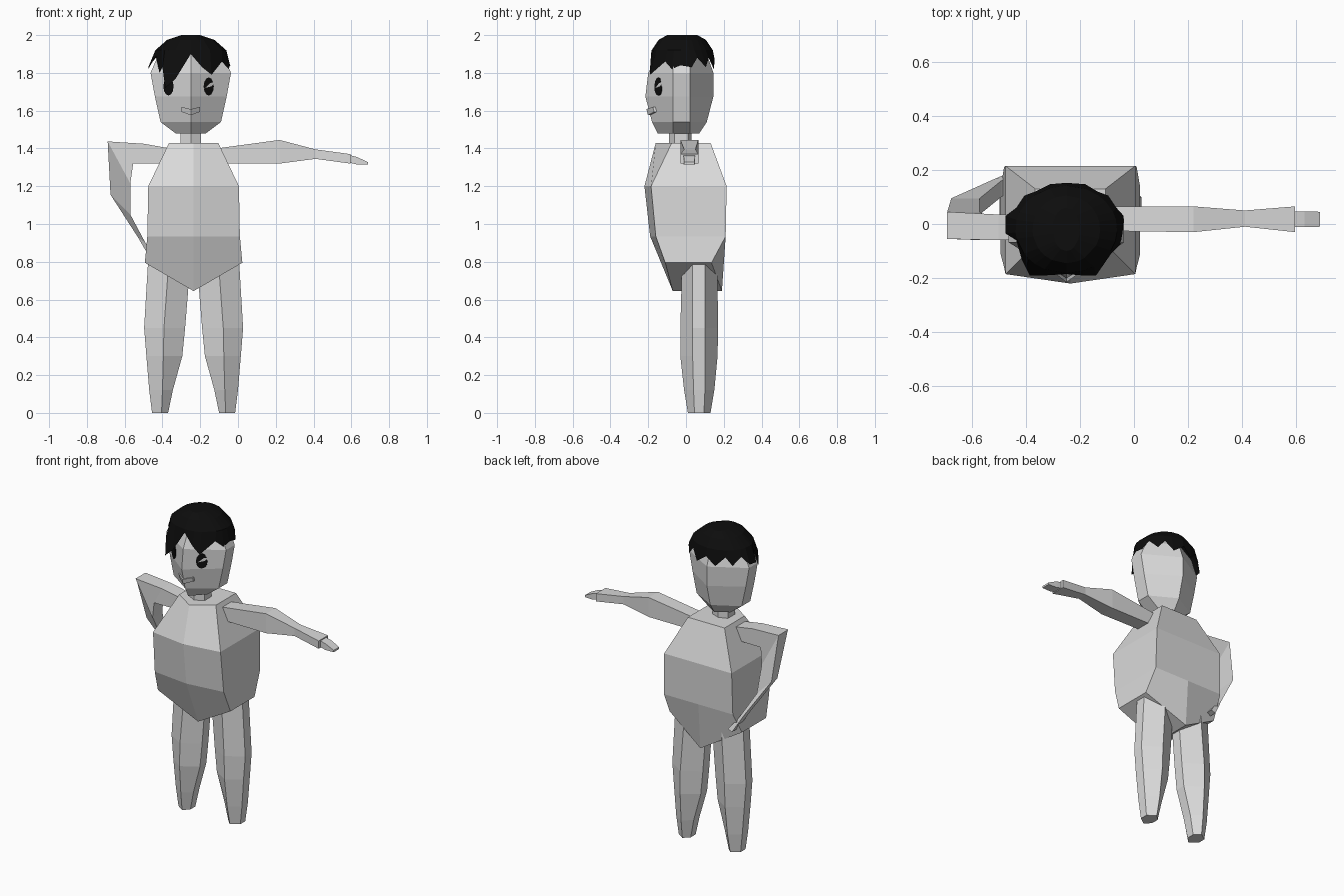
import bpy, bmesh, math

if "Cube" in bpy.data.objects:
    bpy.data.objects.remove(bpy.data.objects["Cube"])

BODY_X = -0.235   # mirror plane of torso and legs
HEAD_X = -0.25    # mirror plane of head


def material(name, value):
    m = bpy.data.materials.new(name)
    m.diffuse_color = (value, value, value, 1)
    m.use_nodes = True
    m.node_tree.nodes["Principled BSDF"].inputs["Base Color"].default_value = m.diffuse_color
    return m


GREY = material("plain grey", 0.7)
BLACK = material("hair black", 0.004)


def build(name, verts, faces, mat):
    me = bpy.data.meshes.new(name)
    me.from_pydata(verts, [], faces)
    bm = bmesh.new()
    bm.from_mesh(me)
    bmesh.ops.recalc_face_normals(bm, faces=bm.faces)
    bm.to_mesh(me)
    bm.free()
    me.materials.append(mat)
    ob = bpy.data.objects.new(name, me)
    bpy.context.collection.objects.link(ob)
    return ob


def loft(name, rings, mat, caps=True, split_end=False):
    """Skin a list of equal-length rings of points."""
    n = len(rings[0])
    verts = [p for r in rings for p in r]
    faces = [(k * n + i, k * n + (i + 1) % n, (k + 1) * n + (i + 1) % n, (k + 1) * n + i)
             for k in range(len(rings) - 1) for i in range(n)]
    if caps:
        e = (len(rings) - 1) * n
        faces.append(tuple(range(n)))
        if split_end:   # folded six-sided cap
            faces += [(e, e + 1, e + 2, e + 3), (e + 3, e + 4, e + 5, e)]
        else:
            faces.append(tuple(range(e, e + n)))
    return build(name, verts, faces, mat)


def hexagon(cx, w, front, side_f, side_b, back, z, mid_z=None):
    """Six-sided ring: front ridge, two side edges each side, back ridge."""
    mz = z if mid_z is None else mid_z
    return [(cx, front, mz), (cx + w, side_f, z), (cx + w, side_b, z),
            (cx, back, mz), (cx - w, side_b, z), (cx - w, side_f, z)]


# Torso with wedge-shaped hips
loft("torso", [
    hexagon(BODY_X, 0.13, -0.16, -0.075, 0.13, 0.13, 1.43),
    hexagon(BODY_X, 0.24, -0.22, -0.185, 0.215, 0.215, 1.20),
    hexagon(BODY_X, 0.245, -0.19, -0.16, 0.21, 0.21, 0.935),
    hexagon(BODY_X, 0.258, -0.07, -0.11, 0.135, 0.19, 0.795, 0.645),
], GREY, split_end=True)

# Neck
loft("neck", [hexagon(HEAD_X, 0.055, -0.09, -0.06, 0.01, 0.03, z) for z in (1.42, 1.50)], GREY)

# Head
HEAD = [(0.08, -0.15, 0.07, 1.48), (0.16, -0.18, 0.11, 1.54), (0.19, -0.215, 0.145, 1.675),
        (0.213, -0.20, 0.145, 1.80), (0.17, -0.15, 0.11, 1.90), (0.08, -0.10, 0.06, 1.95)]
loft("head", [hexagon(HEAD_X, w, f, -0.068, 0.02, b, z) for w, f, b, z in HEAD], GREY)


def face_y(x, z):
    """Depth of the front of the head at x, z."""
    for (w0, f0, _, z0), (w1, f1, _, z1) in zip(HEAD, HEAD[1:]):
        if z0 <= z <= z1:
            t = (z - z0) / (z1 - z0)
            w, f = w0 + t * (w1 - w0), f0 + t * (f1 - f0)
            return f + (-0.068 - f) * abs(x - HEAD_X) / w


# Eyes: thin oval plates following the face
for side, ex in (("left", -0.155), ("right", -0.368)):
    outline = [(ex + 0.027 * math.cos(a), 1.728 + 0.048 * math.sin(a))
               for a in (math.tau * i / 12 for i in range(12))]
    loft(side + "_eye", [[(x, face_y(x, z) + d, z) for x, z in outline]
                         for d in (0.002, -0.007)], BLACK)

# Mouth: a slim smile wrapped round the face ridge
loft("mouth", [[(x, face_y(x, z) + d, z) for d, z in
                ((0.01, top), (-0.012, top), (-0.012, top - h), (0.01, top - h))]
               for x, top, h in ((-0.30, 1.62, 0.026), (-0.25, 1.608, 0.032), (-0.20, 1.62, 0.026))],
     GREY)

# Hair cap with a jagged lower edge
EDGE = [(-.038, .03, 1.83), (-.065, .06, 1.88), (-.095, .105, 1.83), (-.135, .12, 1.88),
        (-.18, .147, 1.82), (-.25, .152, 1.87), (-.31, .147, 1.82), (-.365, .12, 1.88),
        (-.405, .105, 1.83), (-.435, .06, 1.88), (-.475, .03, 1.83), (-.475, -.035, 1.82),
        (-.435, -.06, 1.89), (-.415, -.13, 1.80), (-.40, -.16, 1.83), (-.385, -.19, 1.72),
        (-.33, -.19, 1.77), (-.25, -.185, 1.90), (-.19, -.19, 1.83), (-.14, -.19, 1.79),
        (-.085, -.11, 1.86), (-.05, -.075, 1.82), (-.042, -.03, 1.84)]


def hair_ring(a, b, z):
    out = []
    for x, y, _ in EDGE:
        t = math.atan2(y + 0.02, x - HEAD_X)
        out.append((HEAD_X + a * math.cos(t), -0.02 + b * math.sin(t), z))
    return out


hair = loft("hair", [EDGE, hair_ring(0.188, 0.162, 1.92), hair_ring(0.125, 0.125, 1.975),
                     hair_ring(0.05, 0.08, 2.0)], BLACK, caps=False)
bm = bmesh.new()
bm.from_mesh(hair.data)
bmesh.ops.holes_fill(bm, edges=[e for e in bm.edges
                                if e.is_boundary and min(v.co.z for v in e.verts) > 1.99], sides=0)
bmesh.ops.recalc_face_normals(bm, faces=bm.faces)
bm.to_mesh(hair.data)
bm.free()

# Legs: outer x, ridge x, inner x, front y, side y pair, back y, z
LEG = [(-.455, -.405, -.37, .01, .045, .095, .13, 0),
       (-.47, -.40, -.345, -.01, .04, .10, .15, .12),
       (-.485, -.395, -.295, -.03, .035, .10, .167, .30),
       (-.497, -.392, -.28, -.03, .035, .10, .17, .45),
       (-.475, -.365, -.25, -.02, .035, .10, .165, .82)]
for name, s in (("right_leg", 1), ("left_leg", -1)):
    rings = []
    for xo, xm, xi, f, a, b, k, z in LEG:
        pts = [(xm, f), (xi, a), (xi, b), (xm, k), (xo, b), (xo, a)]
        rings.append([(BODY_X + s * (x - BODY_X), y, z) for x, y in pts])
    loft(name, rings, GREY)


def limb(name, sections):
    """Four-sided limb; each section is (top x, top z, bottom x, bottom z, y0, y1)."""
    loft(name, [[(tx, y0, tz), (tx, y1, tz), (bx, y1, bz), (bx, y0, bz)]
                for tx, tz, bx, bz, y0, y1 in sections], GREY)


# Outstretched arm and hand
limb("left_arm", [(-.15, 1.395, -.15, 1.32, -.025, .065), (.22, 1.445, .22, 1.32, -.03, .065),
                  (.41, 1.395, .41, 1.345, -.01, .05), (.595, 1.37, .595, 1.32, -.03, .065)])
limb("left_hand", [(.59, 1.365, .59, 1.325, -.012, .047), (.63, 1.355, .63, 1.315, -.012, .047),
                   (.688, 1.327, .688, 1.315, -.01, .045)])

# Bent arm with the hand resting on the hip
limb("right_upper_arm", [(-.33, 1.395, -.33, 1.32, -.06, .03), (-.50, 1.425, -.555, 1.32, -.06, .035),
                         (-.69, 1.437, -.57, 1.215, -.055, .045)])
limb("right_forearm", [(-.69, 1.437, -.57, 1.215, -.05, .045), (-.675, 1.155, -.57, 1.05, .035, .095),
                       (-.53, .93, -.49, .90, .10, .16), (-.46, .81, -.43, .82, .13, .19)])
